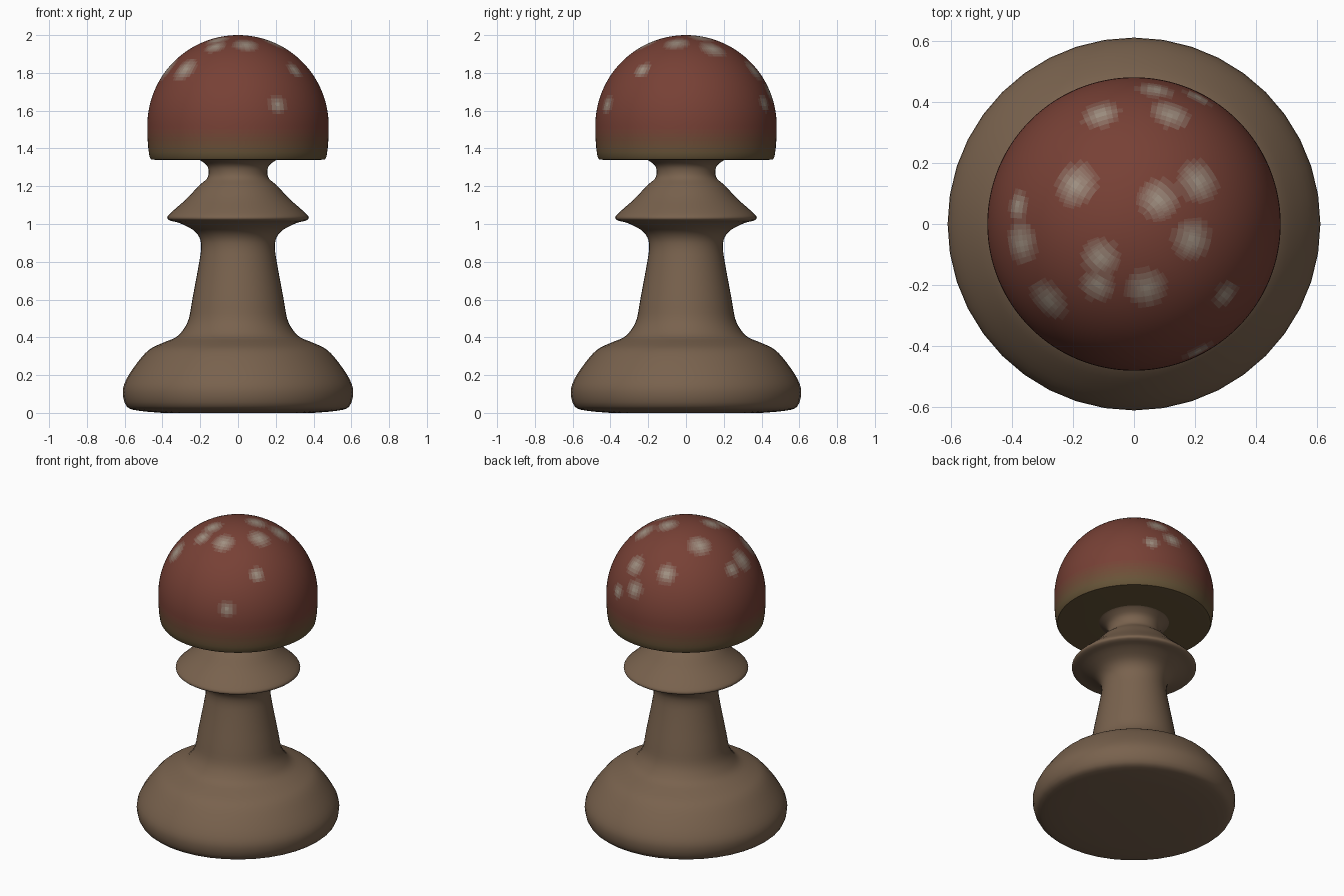
import bpy, bmesh, math
from mathutils import Vector

if "Cube" in bpy.data.objects:
    bpy.data.objects.remove(bpy.data.objects["Cube"])

def smooth_profile(pts, steps):
    """Catmull-Rom curve through (radius, z) points."""
    p = [Vector(q) for q in pts]
    p = [p[0]] + p + [p[-1]]
    out = []
    for i in range(1, len(p) - 2):
        a, b, c, d = p[i - 1:i + 3]
        for k in range(steps):
            t = k / steps
            out.append(0.5 * (2 * b + (c - a) * t + (2 * a - 5 * b + 4 * c - d) * t * t
                              + (3 * b - a - 3 * c + d) * t ** 3))
    return out + [p[-1]]

def lathe(name, profile, segs, materials, pick=None):
    """Revolve a profile around z; its end points are closed with pole fans."""
    bm = bmesh.new()
    rings = []
    for r, z in profile:
        if r < 1e-4:
            rings.append([bm.verts.new((0, 0, z))] * segs)
        else:
            rings.append([bm.verts.new((r * math.cos(2 * math.pi * i / segs),
                                        r * math.sin(2 * math.pi * i / segs), z))
                          for i in range(segs)])
    for lo, hi in zip(rings, rings[1:]):
        for i in range(segs):
            j = (i + 1) % segs
            quad = list(dict.fromkeys((lo[i], lo[j], hi[j], hi[i])))
            face = bm.faces.new(quad)
            if pick:
                face.material_index = pick(face.calc_center_median())
    bmesh.ops.recalc_face_normals(bm, faces=bm.faces)
    mesh = bpy.data.meshes.new(name)
    bm.to_mesh(mesh)
    bm.free()
    for m in materials:
        mesh.materials.append(m)
    obj = bpy.data.objects.new(name, mesh)
    bpy.context.collection.objects.link(obj)
    bpy.ops.object.select_all(action='DESELECT')
    obj.select_set(True)
    bpy.context.view_layer.objects.active = obj
    bpy.ops.object.shade_smooth_by_angle(angle=math.radians(45))
    return obj

def material(name, color):
    m = bpy.data.materials.new(name)
    m.diffuse_color = (*color, 1)
    m.use_nodes = True
    m.node_tree.nodes["Principled BSDF"].inputs["Base Color"].default_value = m.diffuse_color
    return m

def blends(name, a, b, n):
    """n materials fading from colour a to colour b."""
    return [material(f"{name}_{i}", Vector(a).lerp(Vector(b), i / (n - 1))) for i in range(n)]

WOOD, RED = (0.19, 0.122, 0.075), (0.185, 0.052, 0.036)
OLIVE, PALE = (0.135, 0.09, 0.04), (0.36, 0.29, 0.23)

# Turned body: base, stem, collar and neck
body = [(0.4, 0), (0.53, 0.012), (0.59, 0.035), (0.61, 0.11), (0.59, 0.18), (0.53, 0.27),
        (0.47, 0.335), (0.40, 0.37), (0.33, 0.40), (0.29, 0.44), (0.26, 0.50), (0.242, 0.6),
        (0.205, 0.8), (0.195, 0.88), (0.205, 0.93), (0.24, 0.97), (0.31, 1.005),
        (0.36, 1.018), (0.375, 1.033), (0.355, 1.06), (0.27, 1.135), (0.21, 1.2),
        (0.165, 1.24), (0.155, 1.275), (0.165, 1.31), (0.20, 1.337), (0.22, 1.345)]
lathe("pawn_body", [(0, 0.0)] + [tuple(p) for p in smooth_profile(body, 3)] + [(0, 1.35)],
      40, [material("wood", WOOD)])

# Mushroom cap: flat underside, short lip and round dome
RAD, MID = 0.48, 1.52
cap = [(0, 1.342), (0.2, 1.342), (0.44, 1.34), (0.46, 1.342), (0.468, 1.355), (0.472, 1.38),
       (0.475, 1.40), (0.476, 1.42), (0.478, 1.44), (0.479, 1.46), (0.48, 1.48), (0.48, 1.50)]
ROWS = 36
cap += [(RAD * math.cos(math.pi / 2 * i / ROWS), MID + RAD * math.sin(math.pi / 2 * i / ROWS))
        for i in range(ROWS)] + [(0, 2.0)]

# Pale spots, placed by (x, y) on the dome with a radius
spots = [(-.11, .36, .065), (.12, .36, .07), (.07, .44, .06), (.21, .415, .05),
         (-.19, .13, .075), (.08, .08, .07), (.21, .14, .075), (.19, -.05, .07),
         (-.11, -.11, .065), (-.12, -.20, .06), (.04, -.21, .07), (-.37, -.06, .075),
         (-.38, .06, .05), (-.28, -.25, .075), (.3, -.23, .05), (.21, -.417, .05)]
centres = [(Vector((x, y, math.sqrt(max(0, RAD ** 2 - x * x - y * y)) + MID)), r)
           for x, y, r in spots]
N = 8

def cap_color(c):
    if c.z < 1.52:
        t = max(0, min(1, (c.z - 1.36) / 0.16))
        return round(t * (N - 1))
    t = max(max(0, 1 - (c - s).length / (r * 1.1)) for s, r in centres)
    return N + round(min(1, t * 1.1) * (N - 1))

lathe("mushroom_cap", cap, 128,
      blends("cap_rim", OLIVE, RED, N) + blends("cap_spot", RED, PALE, N), cap_color)
